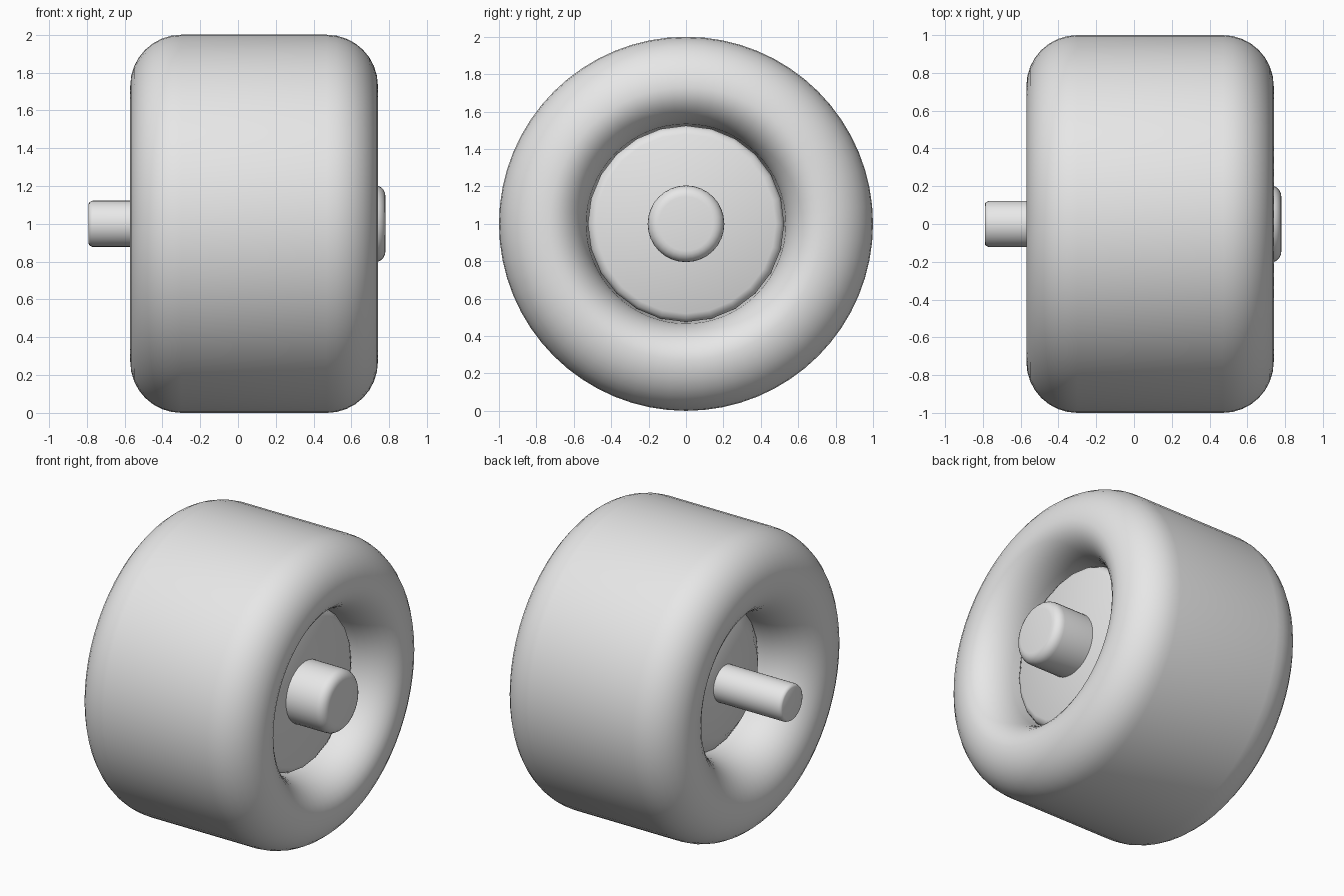
import bpy, bmesh, math

if "Cube" in bpy.data.objects:
    bpy.data.objects.remove(bpy.data.objects["Cube"])

grey = bpy.data.materials.new("light_grey")
grey.diffuse_color = (0.8, 0.8, 0.8, 1)
grey.use_nodes = True
grey.node_tree.nodes["Principled BSDF"].inputs["Base Color"].default_value = grey.diffuse_color


def arc(cx, cr, rx, rr, a0, a1, n=8):
    """Points (x, radius) along an elliptical arc, angles in degrees."""
    pts = []
    for i in range(n + 1):
        a = math.radians(a0 + (a1 - a0) * i / n)
        pts.append((cx + rx * math.cos(a), cr + rr * math.sin(a)))
    return pts


def lathe(name, profile, sides, closed=False, angle=35):
    """Revolve an (x, radius) profile about the wheel axis at z = 1."""
    bm = bmesh.new()
    rings = []
    for x, r in profile:
        if r < 1e-5:
            rings.append([bm.verts.new((x, 0, 1))])
            continue
        rings.append([bm.verts.new((x, r * math.sin(2 * math.pi * k / sides),
                                    1 + r * math.cos(2 * math.pi * k / sides)))
                      for k in range(sides)])
    pairs = list(zip(rings, rings[1:]))
    if closed:
        pairs.append((rings[-1], rings[0]))
    for a, b in pairs:
        for k in range(sides):
            j = (k + 1) % sides
            loop = [a[k % len(a)], a[j % len(a)], b[j % len(b)], b[k % len(b)]]
            bm.faces.new(list(dict.fromkeys(loop)))
    bmesh.ops.recalc_face_normals(bm, faces=bm.faces)
    mesh = bpy.data.meshes.new(name)
    bm.to_mesh(mesh)
    bm.free()
    obj = bpy.data.objects.new(name, mesh)
    bpy.context.collection.objects.link(obj)
    mesh.materials.append(grey)
    bpy.ops.object.select_all(action='DESELECT')
    obj.select_set(True)
    bpy.context.view_layer.objects.active = obj
    bpy.ops.object.shade_smooth_by_angle(angle=math.radians(angle))
    return obj


# Tyre: rounded tread corners rolling over into a bowl on both sides
tyre = (arc(-0.30, 0.73, 0.27, 0.27, 180, 90)
        + arc(0.47, 0.73, 0.27, 0.27, 90, 0)
        + arc(0.47, 0.73, 0.27, 0.20, 0, -90)[1:]
        + [(0.30, 0.51), (-0.10, 0.46)]
        + arc(-0.27, 0.73, 0.30, 0.27, 270, 180)[:-1])
lathe("tyre", tyre, 64, closed=True)

# Hub: front disc with a softened rim, stepped back plate
hub = [(0.50, 0), (0.50, 0.48), (0.485, 0.51), (0.46, 0.525), (0.30, 0.525),
       (-0.20, 0.47), (-0.22, 0.45), (-0.29, 0.35), (-0.29, 0)]
lathe("hub", hub, 24, angle=40)

# Front cap with a rounded edge
cap = [(0.46, 0), (0.46, 0.205)] + arc(0.72, 0.145, 0.06, 0.06, 90, 0, 5) + [(0.78, 0)]
lathe("hub_cap", cap, 32, angle=40)

# Axle stub sticking out of the back
axle = [(-0.79, 0), (-0.79, 0.105), (-0.785, 0.115), (-0.77, 0.122), (-0.20, 0.122), (-0.20, 0)]
lathe("axle", axle, 32, angle=40)
